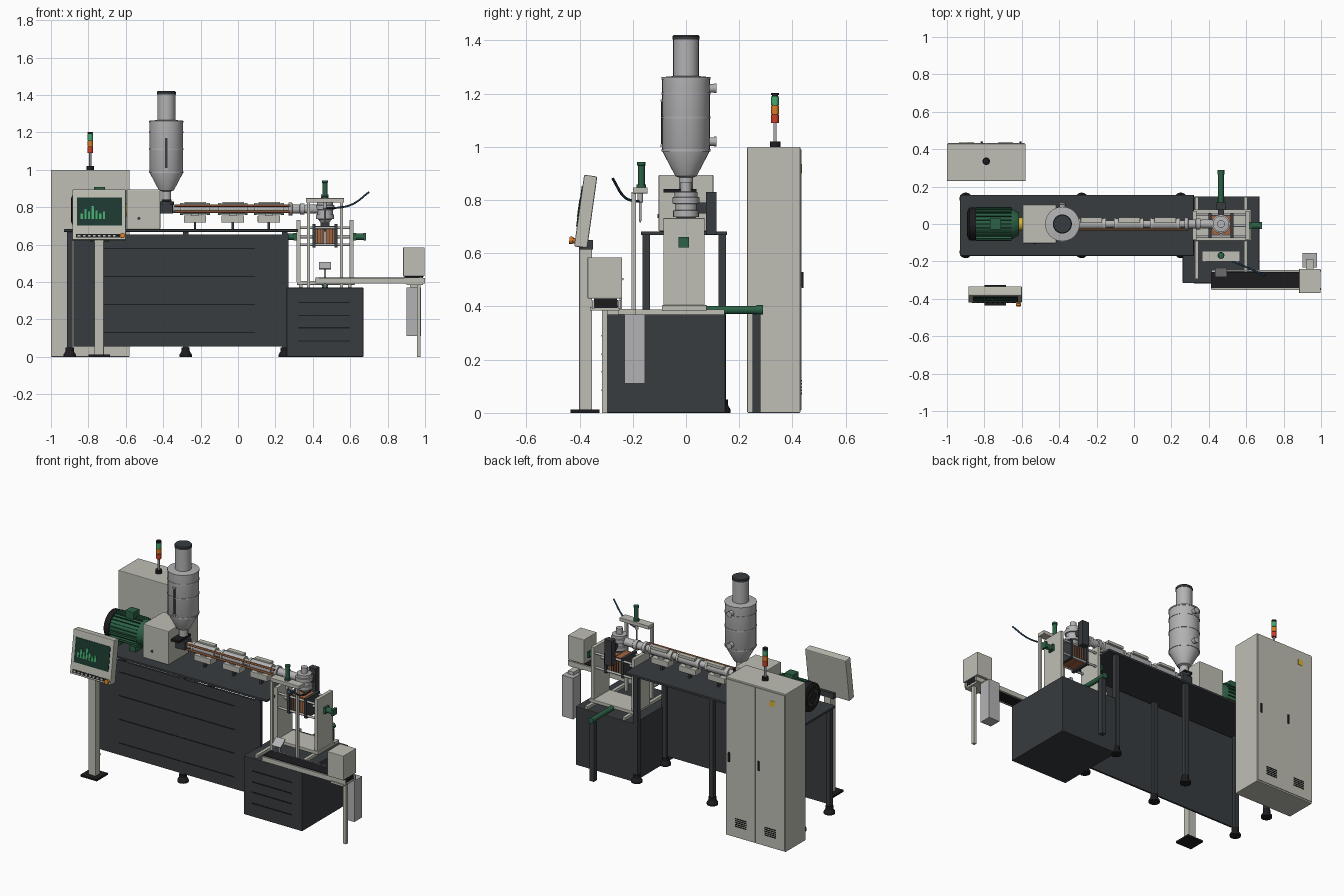
import bpy, bmesh, math
from mathutils import Vector, Matrix

if "Cube" in bpy.data.objects:
    bpy.data.objects.remove(bpy.data.objects["Cube"])

def mat(name, r, g, b):
    m = bpy.data.materials.new(name)
    m.diffuse_color = (r, g, b, 1)
    m.use_nodes = True
    m.node_tree.nodes["Principled BSDF"].inputs["Base Color"].default_value = m.diffuse_color
    return m

BEIGE = mat("beige_paint", .52, .52, .46)
DARK = mat("charcoal_paint", .04, .045, .05)
BLACK = mat("black", .012, .012, .014)
GREEN = mat("green_paint", .025, .12, .06)
STEEL = mat("steel", .45, .45, .46)
COPPER = mat("copper", .36, .13, .05)
YELLOW = mat("yellow", .7, .45, .03)
RED = mat("red", .6, .05, .02)
ORANGE = mat("orange", .7, .2, .02)
LAMP = mat("lamp_green", .06, .4, .16)
SCREEN = mat("screen", .012, .04, .03)
HOSE = mat("hose_blue", .02, .05, .1)

def finish(name, bm, m):
    me = bpy.data.meshes.new(name)
    bm.to_mesh(me)
    bm.free()
    ob = bpy.data.objects.new(name, me)
    bpy.context.collection.objects.link(ob)
    me.materials.append(m)
    return ob

def box(name, x, y, z, m=BEIGE, bevel=0):
    """box from (min, max) pairs"""
    bm = bmesh.new()
    bmesh.ops.create_cube(bm, size=1)
    for v in bm.verts:
        v.co = Vector([(r[0] + r[1]) / 2 + c * (r[1] - r[0]) for r, c in zip((x, y, z), v.co)])
    if bevel:
        bmesh.ops.bevel(bm, geom=bm.edges[:], offset=bevel, segments=2, profile=.5, affect='EDGES')
    return finish(name, bm, m)

def lathe(name, at, profile, m=STEEL, axis='Z', seg=32):
    """revolve (radius, height) points, capped at both ends"""
    rot = {'Z': Matrix(), 'X': Matrix.Rotation(math.pi / 2, 4, 'Y'), 'Y': Matrix.Rotation(-math.pi / 2, 4, 'X')}[axis]
    bm = bmesh.new()
    rings = [[bm.verts.new(rot @ Vector((r * math.cos(t), r * math.sin(t), h)) + Vector(at))
              for t in (2 * math.pi * i / seg for i in range(seg))] for r, h in profile]
    for a, b in zip(rings, rings[1:]):
        for i in range(seg):
            j = (i + 1) % seg
            bm.faces.new((a[i], a[j], b[j], b[i]))
    bm.faces.new(rings[0][::-1])
    bm.faces.new(rings[-1])
    ob = finish(name, bm, m)
    bpy.context.view_layer.objects.active = ob
    ob.select_set(True)
    bpy.ops.object.shade_smooth_by_angle(angle=math.radians(30))
    ob.select_set(False)
    return ob

def cyl(name, at, r, length, m=STEEL, axis='Z', seg=32):
    return lathe(name, at, [(r, 0), (r, length)], m, axis, seg)

# electrical cabinet, doors at the back
box("cabinet_body", (-1, -.58), (.23, .43), (0, 1), BEIGE, .004)
for i, x0 in enumerate((-.995, -.788)):
    box(f"cabinet_door_{i}", (x0, x0 + .203), (.428, .434), (.01, .99))
    box(f"door_handle_{i}", (x0 + .175, x0 + .187), (.434, .442), (.47, .53), BLACK, .002)
    for k in range(5):
        box(f"door_vent_{i}_{k}", (x0 + .06, x0 + .14), (.433, .436), (.07 + k * .012, .076 + k * .012), BLACK)
box("warning_sign", (-.925, -.89), (.433, .436), (.9, .935), YELLOW)
# signal tower
T = (-.79, .335, 0)
for n, r, a, b, m in (("base", .02, 1, 1.02, BLACK), ("pole", .006, 1.02, 1.09, STEEL), ("red", .015, 1.09, 1.122, RED),
                      ("amber", .015, 1.124, 1.155, ORANGE), ("green", .015, 1.157, 1.19, LAMP), ("cap", .015, 1.194, 1.203, BLACK),
                      ("core", .011, 1.09, 1.2, BLACK)):
    lathe("signal_" + n, T, [(r, a), (r, b)], m, seg=24)

# machine frame
box("frame_table", (-.93, .32), (-.17, .155), (.668, .682), DARK, .002)
box("front_panel", (-.88, .27), (-.162, -.15), (.055, .655), DARK)
for z in (.58, .43, .28, .13):
    box("panel_groove", (-.72, .09), (-.164, -.161), (z - .003, z + .003), BLACK)
for x in (-.9, -.28, .25):
    for y in (-.15, .135):
        box("frame_leg", (x - .015, x + .015), (y - .013, y + .015), (.03, .67), DARK)
        lathe("leveling_foot", (x, y, 0), [(.033, 0), (.033, .012), (.022, .03), (.022, .05)], BLACK, seg=20)

# drive motor with cooling fins
lathe("motor_body", (-.85, 0, .785), [(.08, 0), (.08, .2), (.06, .235)], GREEN, 'X')
lathe("motor_fan_cover", (-.89, 0, .785), [(.07, 0), (.088, .01), (.088, .045)], BLACK, 'X')
for k in range(4):
    lathe("fan_grille", (-.892, 0, .785), [(.064 - k * .016, 0), (.064 - k * .016, .004 - k * .0004)], DARK if k % 2 else BLACK, 'X')
for i in range(24):
    fin = box("motor_fin", (-.845, -.655), (.076, .09), (-.002, .002), GREEN)
    fin.data.transform(Matrix.Translation((0, 0, .785)) @ Matrix.Rotation(i * math.pi / 12, 4, 'X'))
box("motor_terminal_box", (-.77, -.71), (-.03, .03), (.86, .908), GREEN, .004)
for x in (-.82, -.69):
    box("motor_foot", (x - .02, x + .02), (-.07, .07), (.682, .715), GREEN)
cyl("coupling_guard", (-.625, 0, .785), .036, .03, YELLOW, 'X')

# gearbox
box("gearbox", (-.595, -.415), (-.103, .103), (.682, .895), BEIGE, .005)
cyl("gearbox_plug", (-.53, -.107, .74), .008, .006, DARK, 'Y', 16)

# hopper and feed throat
H = (-.383, 0, 0)
box("feed_throat", (-.415, -.348), (-.035, .035), (.765, .815), DARK, .003)
box("slide_gate", (-.41, -.356), (-.085, .04), (.828, .842), BLACK)
lathe("hopper_flange", H, [(.04, .812), (.04, .83)], DARK)
lathe("hopper_body", H, [(.026, .84), (.026, .885), (.04, .89), (.09, .985), (.09, 1.262), (.048, 1.266), (.048, 1.405)])
lathe("hopper_cap", H, [(.051, 1.403), (.051, 1.415), (.047, 1.42)], DARK)
for z in (.987, 1.11, 1.2, 1.258):
    lathe("hopper_band", H, [(.0925, z - .004), (.0925, z + .004)])
for z in (1.02, 1.22):
    lathe("hopper_pipe", (H[0], .08, z), [(.016, 0), (.016, .025), (.018, .026), (.018, .035)], STEEL, 'Y', 24)
box("sight_glass", (-.39, -.376), (-.094, -.085), (1.01, 1.17), DARK)
for z in (1.0, 1.17):
    box("sight_glass_end", (-.393, -.373), (-.096, -.085), (z, z + .008), STEEL)

# extruder barrel with heater bands, blowers and copper line
cyl("barrel", (-.36, 0, .79), .02, .72, STEEL, 'X')
for i, x in enumerate((-.23, -.028, .165)):
    cyl(f"heater_band_{i}", (x - .075, 0, .79), .029, .15, STEEL, 'X')
    for e in (-.08, .065):
        cyl("heater_clamp", (x + e, 0, .79), .032, .015, BEIGE, 'X')
    box(f"heater_terminal_{i}", (x - .055, x + .06), (.005, .035), (.81, .828), BEIGE, .002)
    box(f"blower_box_{i}", (x - .06, x + .06), (-.03, .03), (.718, .755), BEIGE, .003)
    box("blower_duct", (x - .02, x + .02), (-.018, .018), (.755, .775), STEEL)
    box("blower_post", (x - .006, x + .006), (-.01, .01), (.68, .72), DARK)
for z in (.808, .775):
    cyl("copper_line", (-.34, -.03, z), .006, .62, COPPER, 'X', 12)
lathe("barrel_flange", (.27, 0, .79), [(.034, 0), (.034, .02), (.024, .021), (.024, .06), (.03, .061), (.03, .085)], STEEL, 'X')

# parison head
HX = .465
lathe("die_head", (HX, 0, 0), [(.022, .715), (.036, .735), (.048, .737), (.048, .76), (.042, .762), (.042, .785),
      (.05, .787), (.05, .81), (.043, .812), (.043, .83), (.02, .832), (.02, .868)])
cyl("head_adapter", (.36, 0, .79), .024, .08, STEEL, 'X')
box("head_column", (.44, .49), (.075, .115), (.67, .83), DARK)
box("head_arm", (.45, .48), (.03, .08), (.75, .79), DARK)

# clamp base, slide rails and shift cylinder
box("clamp_base", (.26, .67), (-.315, .148), (0, .37), DARK, .003)
for z in (.29, .22, .155, .085):
    box("base_groove", (.32, .6), (-.318, -.314), (z - .003, z + .003), BLACK)
for x in (.335, .597):
    box("slide_rail", (x - .01, x + .01), (-.295, .145), (.37, .388))
box("carriage_plate", (.315, .625), (-.09, .078), (.385, .405), BEIGE, .002)
cyl("shift_cylinder", (HX, .07, .387), .015, .2, GREEN, 'Y')
cyl("shift_cylinder_cap", (HX, .265, .387), .018, .025, GREEN, 'Y')
box("shift_cylinder_leg", (.45, .48), (.25, .28), (0, .372), DARK)

# clamp platens, moulds and closing cylinders, mirrored about the head
for s, side in ((-1, "left"), (1, "right")):
    def mx(a, b): return tuple(sorted((HX + s * a, HX + s * b)))
    box(side + "_fixed_platen", mx(.13, .153), (-.085, .07), (.4, .732), BEIGE, .002)
    box(side + "_moving_platen", mx(.05, .068), (-.075, .06), (.585, .71), DARK)
    box(side + "_mould_half", mx(.002, .05), (-.055, .045), (.595, .7), COPPER)
    for k in range(3):
        box("mould_channel", mx(.008 + k * .015, .012 + k * .015), (-.058, .048), (.597, .698), DARK)
    x0, x1 = mx(.153, .215)
    cyl(side + "_clamp_cylinder", (x0, -.008, .642), .017, x1 - x0, GREEN, 'X')
    for a in (.153, .205):
        box("cylinder_end", mx(a, a + .014), (-.028, .012), (.622, .662), GREEN)
    x0, x1 = mx(.068, .13)
    cyl("clamp_rod", (x0, -.008, .642), .009, x1 - x0, STEEL, 'X', 16)
    # blow pin gantry post
    box(side + "_gantry_post", mx(.08, .096), (-.205, -.188), (.37, .83))
for z in (.6, .69):
    for y in (-.066, .052):
        cyl("tie_bar", (.315, y, z), .007, .3, STEEL, 'X', 16)
box("gantry_beam", (.363, .567), (-.2, -.145), (.825, .848), BEIGE, .002)
lathe("blow_cylinder", (HX, -.168, 0), [(.018, .848), (.018, .858), (.013, .859), (.013, .93), (.016, .931), (.016, .943)], GREEN, seg=24)
lathe("blow_pin", (HX, -.172, 0), [(.003, .715), (.005, .73), (.005, .79), (.011, .792), (.011, .826)], seg=16)

# air hose
cu = bpy.data.curves.new("air_hose", 'CURVE')
cu.dimensions = '3D'
cu.bevel_depth = .005
cu.bevel_resolution = 2
pts = [(.465, -.175, .795), (.53, -.2, .797), (.61, -.235, .815), (.7, -.275, .88)]
sp = cu.splines.new('BEZIER')
sp.bezier_points.add(len(pts) - 1)
for p, c in zip(sp.bezier_points, pts):
    p.co = c
    p.handle_left_type = p.handle_right_type = 'AUTO'
cu.materials.append(HOSE)
bpy.context.collection.objects.link(bpy.data.objects.new("air_hose", cu))

# take-off conveyor
box("conveyor_belt", (.415, .99), (-.343, -.257), (.395, .425), BLACK)
for y in (-.353, -.255):
    box("conveyor_rail", (.415, 1), (y, y + .01), (.392, .422))
for x in (.415, .965):
    cyl("conveyor_roller", (x + .01, -.345, .41), .014, .09, STEEL, 'Y', 20)
box("conveyor_leg", (.957, .977), (-.315, -.295), (0, .395))
box("conveyor_bracket", (.9, .99), (-.36, -.25), (.385, .398))
box("trimmer_box", (.883, .997), (-.37, -.24), (.43, .585), BEIGE, .003)
box("trimmer_gasket", (.89, .99), (-.345, -.26), (.42, .432), BLACK)
box("scrap_bin", (.9, .978), (-.232, -.155), (.11, .37), STEEL)
box("scrap_bin_bracket", (.92, .96), (-.255, -.19), (.37, .39))
chute = box("bottle_chute", (-.032, .032), (-.03, .03), (-.003, .003), STEEL)
chute.data.transform(Matrix.Translation((HX, -.258, .487)) @ Matrix.Rotation(math.radians(38), 4, 'X'))
box("chute_stand", (.46, .47), (-.25, -.24), (.37, .485), STEEL)

# operator panel: built upright then leaned back
tilt = Matrix.Translation((-.742, -.377, .757)) @ Matrix.Rotation(math.radians(-8), 4, 'X')
panel = [box("control_panel", (-.143, .143), (-.025, .025), (-.136, .136), BEIGE, .005),
         box("control_screen", (-.12, .122), (-.028, -.02), (-.06, .092), SCREEN),
         box("key_strip", (-.125, .11), (-.027, -.02), (-.125, -.105), BLACK)]
for i, h in enumerate((.03, .055, .04, .07, .045, .03, .04)):
    x = -.1 + i * .02
    panel.append(box("screen_bar", (x, x + .012), (-.03, -.027), (-.025, -.025 + h), LAMP))
for i in range(8):
    x = -.115 + i * .027
    panel.append(box("key", (x, x + .014), (-.03, -.026), (-.12, -.11), BEIGE))
panel.append(lathe("stop_button", (.125, -.024, -.115), [(.01, 0), (.01, -.008), (.014, -.009), (.014, -.022)], ORANGE, 'Y', 20))
for ob in panel:
    ob.data.transform(tilt)
box("panel_bracket", (-.79, -.69), (-.4, -.35), (.615, .65), DARK)
box("panel_post", (-.767, -.717), (-.402, -.353), (.01, .64), BEIGE, .003)
box("panel_base", (-.8, -.685), (-.435, -.325), (0, .012), BLACK)

# consistent outward normals
for ob in bpy.data.objects:
    if ob.type == 'MESH':
        bm = bmesh.new()
        bm.from_mesh(ob.data)
        bmesh.ops.recalc_face_normals(bm, faces=bm.faces[:])
        bm.to_mesh(ob.data)
        bm.free()
